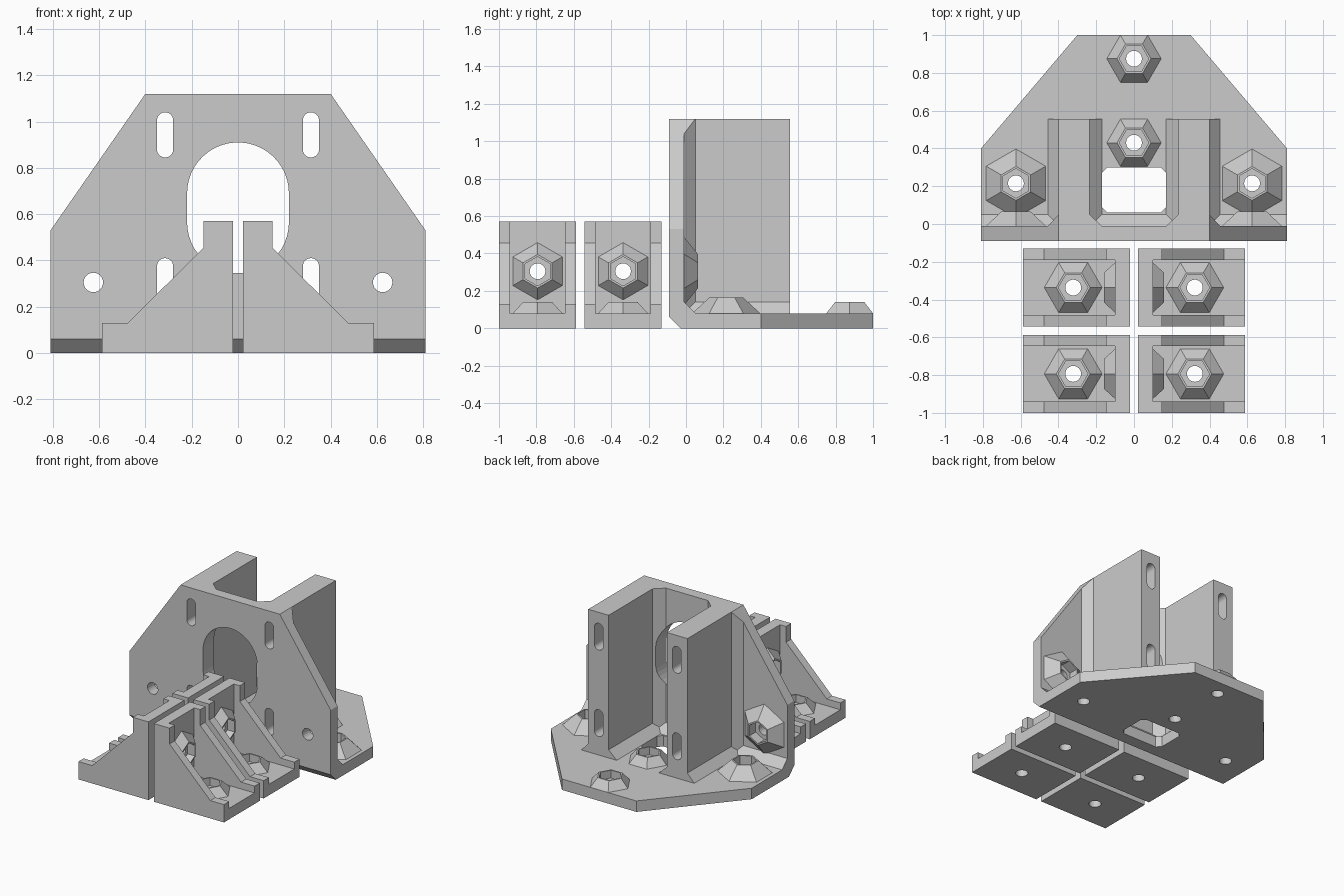
import bpy, bmesh
from math import sin, cos, pi

cube = bpy.data.objects.get("Cube")
if cube:
    bpy.data.objects.remove(cube, do_unlink=True)

grey = bpy.data.materials.new("plain grey")
grey.use_nodes = True
grey.diffuse_color = (0.6, 0.6, 0.6, 1)
grey.node_tree.nodes["Principled BSDF"].inputs["Base Color"].default_value = (0.6, 0.6, 0.6, 1)

AXES = {
    "x": lambda u, v, t: (t, u, v),
    "y": lambda u, v, t: (u, t, v),
    "z": lambda u, v, t: (u, v, t),
}


def loft(name, axis, ring_a, lo, ring_b, hi):
    """Solid between two matching outlines set across an axis."""
    bm = bmesh.new()
    place = AXES[axis]
    a = [bm.verts.new(place(u, v, lo)) for u, v in ring_a]
    b = [bm.verts.new(place(u, v, hi)) for u, v in ring_b]
    bm.faces.new(a)
    bm.faces.new(b)
    n = len(a)
    for i in range(n):
        j = (i + 1) % n
        bm.faces.new((a[i], a[j], b[j], b[i]))
    bmesh.ops.recalc_face_normals(bm, faces=bm.faces)
    mesh = bpy.data.meshes.new(name)
    bm.to_mesh(mesh)
    bm.free()
    mesh.materials.append(grey)
    ob = bpy.data.objects.new(name, mesh)
    bpy.context.collection.objects.link(ob)
    return ob


def prism(name, axis, ring, lo, hi):
    return loft(name, axis, ring, lo, ring, hi)


def arc(cu, cv, r, n, start=0.0, sweep=2 * pi, closed=True):
    steps = n if closed else n - 1
    return [(cu + r * cos(start + sweep * i / steps),
             cv + r * sin(start + sweep * i / steps)) for i in range(n)]


def slot(cu, low, high, r, n=16):
    return arc(cu, high, r, n, 0, pi, False) + arc(cu, low, r, n, pi, pi, False)


def rect(u0, v0, u1, v1):
    return [(u0, v0), (u1, v0), (u1, v1), (u0, v1)]


def mirrored(half):
    return half + [(-u, v) for u, v in reversed(half)]


def combine(target, operation, tools):
    for tool in tools:
        mod = target.modifiers.new("join", "BOOLEAN")
        mod.operation = operation
        mod.solver = "EXACT"
        mod.object = tool
        bpy.context.view_layer.objects.active = target
        bpy.ops.object.modifier_apply(modifier=mod.name)
        bpy.data.objects.remove(tool, do_unlink=True)


def nut_boss(axis, cu, cv, surface, rise, radius, turn, bolt_to):
    """Tapered six-sided boss, with cutters for its nut pocket and bolt hole."""
    top = surface + rise
    out = 1 if rise > 0 else -1
    hexagon = lambda r: arc(cu, cv, r, 6, turn)
    boss = loft("boss", axis, hexagon(radius), surface, hexagon(0.09), top)
    pocket = prism("pocket", axis, hexagon(0.078), surface + 0.003 * out, top + 0.05 * out)
    bolt = prism("bolt_hole", axis, arc(cu, cv, 0.042, 24), bolt_to, top + 0.05 * out)
    return boss, [pocket, bolt]


# Main mount: base and face plate in one bent section
mount = prism("motor_mount", "x", [
    (-0.03, 0), (1, 0), (1, 0.08), (0.05, 0.08), (-0.01, 0.14),
    (-0.01, 1.12), (-0.09, 1.12), (-0.09, 0.06)], -0.9, 0.9)

solids, cutters = [], []
for s in (-1, 1):
    # Upright wall with flared foot and flared joint to the face plate
    wall = [(0.17, 0.04), (0.17, 0.08), (0.235, 0.14), (0.235, 1.12),
            (0.4, 1.12), (0.4, 0.14), (0.455, 0.08), (0.455, 0.04)]
    joint = [(0.17, -0.05), (0.17, -0.01), (0.235, 0.05),
             (0.4, 0.05), (0.455, -0.01), (0.455, -0.05)]
    solids.append(prism("wall", "y", [(s * u, v) for u, v in wall], -0.05, 0.555))
    solids.append(prism("joint", "z", [(s * u, v) for u, v in joint], 0.04, 1.12))
    # Long slots through the walls
    for low in (0.25, 0.88):
        cutters.append(prism("slot", "y", slot(s * 0.315, low, low + 0.125, 0.035), -0.2, 0.7))
    # Side bosses on the base and on the face plate
    for boss, cuts in (nut_boss("z", s * 0.625, 0.215, 0.08, 0.085, 0.182, pi / 2, -0.1),
                       nut_boss("y", s * 0.625, 0.305, -0.01, 0.075, 0.182, pi / 2, -0.2)):
        solids.append(boss)
        cutters += cuts

# Bosses on the centre line
for y in (0.43, 0.875):
    boss, cuts = nut_boss("z", 0, y, 0.08, 0.06, 0.144, 0, -0.1)
    solids.append(boss)
    cutters += cuts

# Shaft opening and the clipped opening in the base
cutters.append(prism("shaft_opening", "y", slot(0, 0.565, 0.69, 0.22, 24), -0.2, 0.2))
cutters.append(prism("base_opening", "z", mirrored(
    [(0.14, 0.06), (0.17, 0.09), (0.17, 0.27), (0.14, 0.30)]), -0.1, 0.1))

# Slanted outlines seen from the front and from above
front_outline = prism("front_outline", "y", mirrored(
    [(0.81, -0.5), (0.81, 0.53), (0.261, 1.32)]), -1, 2)
base_outline = prism("base_outline", "z", mirrored(
    [(0.81, -0.5), (0.81, 0.4), (0.13, 1.2)]), -1, 2)

combine(mount, "UNION", solids)
combine(mount, "INTERSECT", [front_outline, base_outline])
combine(mount, "DIFFERENCE", cutters)


# Four corner brackets in two facing pairs
def corner_bracket(name, s, y0):
    y1 = y0 + 0.413
    mid = (y0 + y1) / 2
    flip = lambda ring: [(s * u, v) for u, v in ring]
    web = [(0.022, 0), (0.587, 0), (0.587, 0.13), (0.477, 0.13),
           (0.148, 0.455), (0.148, 0.57), (0.022, 0.57)]
    body = prism(name, "y", flip(web), y0, y1)
    # Open channel between the two webs
    channel = prism("channel", "y", flip(rect(0.1, 0.08, 0.7, 0.7)), y0 + 0.06, y1 - 0.06)
    combine(body, "DIFFERENCE", [channel])
    foot, foot_cuts = nut_boss("z", s * 0.322, mid, 0.08, 0.06, 0.153, 0, -0.1)
    back, back_cuts = nut_boss("x", mid, 0.305, s * 0.1, s * 0.06, 0.153, pi / 2, -s * 0.05)
    combine(body, "UNION", [foot, back])
    combine(body, "DIFFERENCE", foot_cuts + back_cuts)


for row, y0 in (("front", -1.0), ("rear", -0.543)):
    for side, s in (("right", -1), ("left", 1)):
        corner_bracket(f"{row}_{side}_bracket", s, y0)
